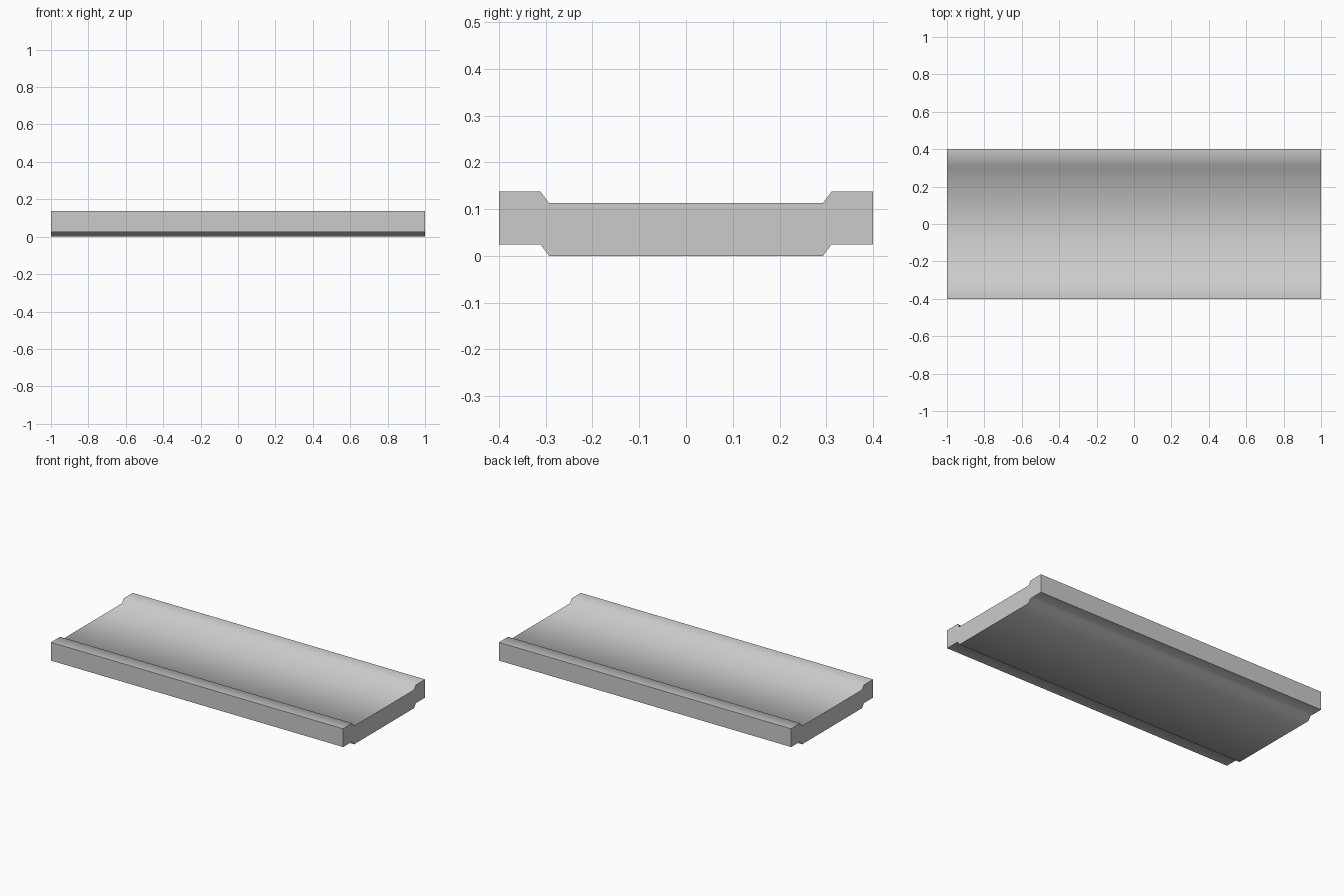
import bpy
import bmesh
import math

if "Cube" in bpy.data.objects:
    bpy.data.objects.remove(bpy.data.objects["Cube"])

# Half cross-section (y, z), from the bottom middle round to the top middle
half = [(0.293, 0.0), (0.311, 0.024), (0.4, 0.024),
        (0.4, 0.137), (0.311, 0.137), (0.293, 0.113)]
profile = half + [(-y, z) for y, z in reversed(half)]

# Channelled slab: the mirrored profile extruded along x
bm = bmesh.new()
face = bm.faces.new([bm.verts.new((-1, y, z)) for y, z in profile])
ext = bmesh.ops.extrude_face_region(bm, geom=[face], use_keep_orig=True)
moved = [v for v in ext["geom"] if isinstance(v, bmesh.types.BMVert)]
bmesh.ops.translate(bm, verts=moved, vec=(2, 0, 0))
bmesh.ops.recalc_face_normals(bm, faces=bm.faces)

mesh = bpy.data.meshes.new("channelled_slab")
bm.to_mesh(mesh)
bm.free()
slab = bpy.data.objects.new("channelled_slab", mesh)
bpy.context.collection.objects.link(slab)

# Soft shading over the rim slopes, hard outer edges
bpy.context.view_layer.objects.active = slab
slab.select_set(True)
bpy.ops.object.shade_smooth_by_angle(angle=math.radians(60))
